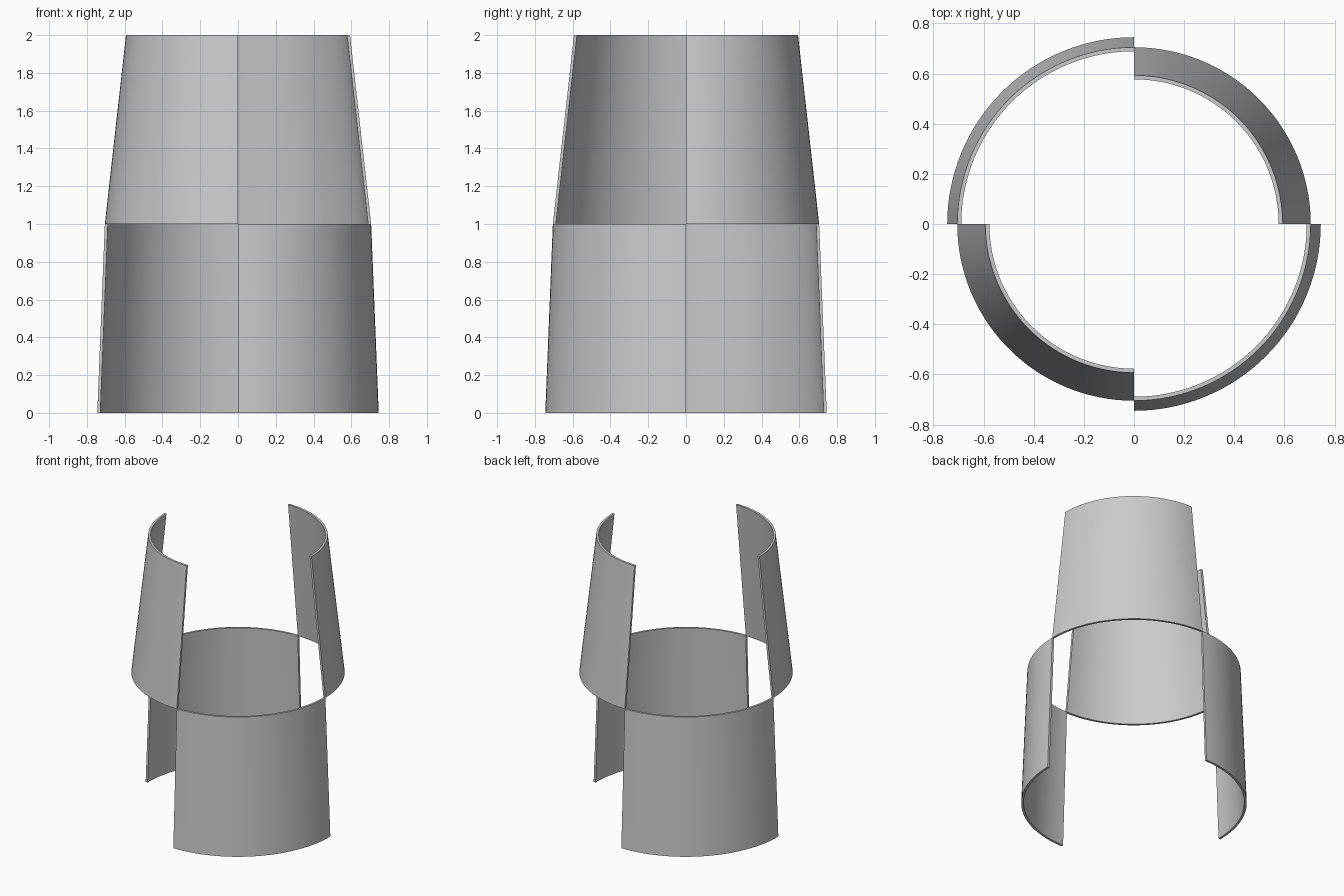
import bpy, bmesh, math

cube = bpy.data.objects.get("Cube")
if cube:
    bpy.data.objects.remove(cube, do_unlink=True)

# One plain grey for every panel
grey = bpy.data.materials.new("plain grey")
grey.use_nodes = True
colour = (0.6, 0.6, 0.6, 1)
grey.diffuse_color = colour
grey.node_tree.nodes["Principled BSDF"].inputs["Base Color"].default_value = colour

SEGMENTS = 32
WALL = 0.016


def quarter_shell(name, z0, r0, z1, r1, quadrant):
    """Sweep a thin slanted wall section through a quarter turn."""
    bm = bmesh.new()
    section = [(r0 - WALL, z0), (r0, z0), (r1, z1), (r1 - WALL, z1)]
    rings = []
    for i in range(SEGMENTS + 1):
        a = math.pi / 2 * (quadrant + i / SEGMENTS)
        rings.append([bm.verts.new((r * math.cos(a), r * math.sin(a), z))
                      for r, z in section])
    for a, b in zip(rings, rings[1:]):
        for j in range(4):
            k = (j + 1) % 4
            bm.faces.new((a[j], b[j], b[k], a[k]))
    bm.faces.new(rings[0])
    bm.faces.new(rings[-1])
    bmesh.ops.recalc_face_normals(bm, faces=bm.faces)
    mesh = bpy.data.meshes.new(name)
    bm.to_mesh(mesh)
    bm.free()
    mesh.materials.append(grey)
    obj = bpy.data.objects.new(name, mesh)
    bpy.context.collection.objects.link(obj)
    bpy.ops.object.select_all(action='DESELECT')
    obj.select_set(True)
    bpy.context.view_layer.objects.active = obj
    bpy.ops.object.shade_smooth_by_angle(angle=math.radians(30))


# Upper panels, back left and front right
quarter_shell("upper_panel_back", 1, 0.705, 2, 0.593, 0)
quarter_shell("upper_panel_front", 1, 0.705, 2, 0.593, 2)

# Lower panels fill the opposite quadrants
quarter_shell("lower_panel_back", 0, 0.745, 1, 0.705, 1)
quarter_shell("lower_panel_front", 0, 0.745, 1, 0.705, 3)
